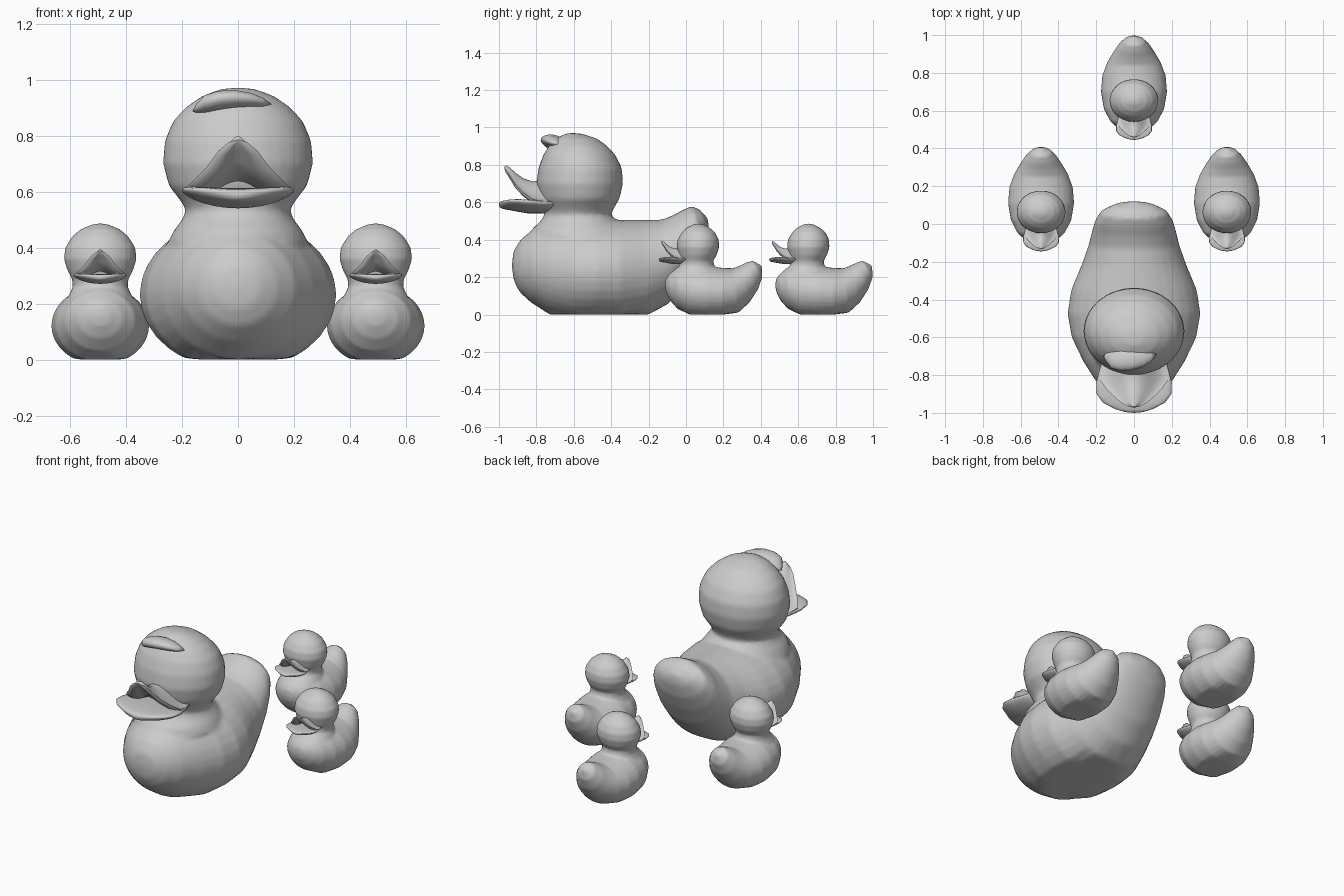
import bpy, bmesh, math
from mathutils import Matrix, Vector

if "Cube" in bpy.data.objects:
    bpy.data.objects.remove(bpy.data.objects["Cube"])

grey = bpy.data.materials.new("soft grey")
grey.diffuse_color = (0.6, 0.6, 0.6, 1)
grey.use_nodes = True
grey.node_tree.nodes["Principled BSDF"].inputs["Base Color"].default_value = grey.diffuse_color


def loft(bm, rings, start, end):
    """Skin a list of point rings, closing the ends on two pole points."""
    loops = [[bm.verts.new(p) for p in r] for r in rings]
    n = len(loops[0])
    for a, b in zip(loops, loops[1:]):
        for i in range(n):
            j = (i + 1) % n
            bm.faces.new((a[i], a[j], b[j], b[i]))
    for loop, pole in ((loops[0], start), (loops[-1], end)):
        v = bm.verts.new(pole)
        for i in range(n):
            bm.faces.new((loop[i], loop[(i + 1) % n], v))
    bmesh.ops.recalc_face_normals(bm, faces=bm.faces)


def finish(bm, name, angle=60):
    mesh = bpy.data.meshes.new(name)
    bm.to_mesh(mesh)
    bm.free()
    mesh.materials.append(grey)
    ob = bpy.data.objects.new(name, mesh)
    bpy.context.collection.objects.link(ob)
    bpy.ops.object.select_all(action='DESELECT')
    ob.select_set(True)
    bpy.context.view_layer.objects.active = ob
    bpy.ops.object.shade_smooth_by_angle(angle=math.radians(angle))
    return ob


def turn(n):
    return [(math.cos(2 * math.pi * i / n), math.sin(2 * math.pi * i / n)) for i in range(n)]


def duck_body(name, trunk, nose, tail, head, crown, voxel):
    """Trunk rings: (y, z) low, (y, z) high, half width. Head rings: z, half width, y front, y back."""
    bm = bmesh.new()
    rings = []
    for yb, zb, yt, zt, w in trunk:
        rings.append([(w * c, (yb + yt) / 2 + (yt - yb) / 2 * s,
                       max(0, (zb + zt) / 2 + (zt - zb) / 2 * s)) for c, s in turn(32)])
    loft(bm, rings, nose, tail)
    loft(bm, [[(w * c, (f + b) / 2 + (b - f) / 2 * s, z) for c, s in turn(32)]
              for z, w, f, b in head], (0, (head[0][2] + head[0][3]) / 2, head[0][0]), crown)
    ob = finish(bm, name)
    # fuse the head and trunk into one moulded skin
    m = ob.modifiers.new("fuse", 'REMESH')
    m.mode = 'VOXEL'
    m.voxel_size = voxel
    m.use_smooth_shade = True
    m = ob.modifiers.new("soften", 'SMOOTH')
    m.factor = 0.5
    m.iterations = 4
    return ob


def bill(name, scale, shift):
    """Open bill: a peaked upper flap above a dished lower lip."""
    bm = bmesh.new()
    # y, half width, edge z, middle z, thickness in the middle
    upper = [(-.68, .16, .60, .70, .08), (-.76, .175, .605, .715, .075), (-.82, .185, .615, .712, .06),
             (-.87, .15, .65, .728, .05), (-.91, .11, .69, .757, .042), (-.945, .07, .745, .788, .03),
             (-.965, .035, .775, .798, .02)]
    rings = []
    for y, w, ze, zm, t in upper:
        top = [(w * u, y, ze + (zm - ze) * (1 + math.cos(math.pi * u)) / 2)
               for u in [i / 8 - 1 for i in range(17)]]
        low = [(x, y, z - .008 - t * (1 - (x / w) ** 2)) for x, y, z in reversed(top)]
        rings.append(top + low)
    loft(bm, rings, (0, -.67, .65), (0, -.972, .785))
    # y, half width, top z, bottom z
    lower = [(-.68, .16, .60, .55), (-.76, .18, .605, .54), (-.84, .2, .61, .54), (-.90, .198, .612, .55),
             (-.945, .165, .61, .558), (-.98, .1, .607, .565), (-.996, .045, .602, .573)]
    rings = []
    for y, w, zt, zb in lower:
        ring = []
        for c, s in turn(28):
            z = (zt + zb) / 2 + (zt - zb) / 2 * s
            ring.append((w * c, y, z + .028 * (w / .2) * c * c))
        rings.append(ring)
    loft(bm, rings, (0, -.67, .575), (0, -1, .588))
    bmesh.ops.transform(bm, verts=bm.verts,
                        matrix=Matrix.Translation(shift) @ Matrix.Diagonal((*scale, 1)))
    return finish(bm, name, 75)


# large duck
duck_body("large_duck_body", [
    (-.92, .18, -.922, .34, .08), (-.89, .12, -.885, .40, .14), (-.83, .065, -.825, .45, .205),
    (-.73, 0, -.72, .49, .27), (-.6, -.04, -.6, .505, .33), (-.48, -.04, -.47, .505, .352),
    (-.35, -.04, -.35, .505, .333), (-.2, -.01, -.22, .505, .275), (-.09, .06, -.13, .507, .24),
    (0, .17, -.07, .53, .222), (.06, .28, -.02, .558, .205), (.1, .37, .03, .58, .175),
    (.12, .45, .075, .56, .11)], (0, -.932, .26), (0, .12, .51),
    [(.42, .25, -.83, -.32), (.46, .23, -.82, -.33), (.5, .2, -.778, -.365), (.53, .185, -.757, -.40),
     (.56, .2, -.76, -.39), (.62, .247, -.785, -.355), (.70, .268, -.80, -.337), (.78, .262, -.79, -.342),
     (.85, .233, -.765, -.375), (.90, .188, -.735, -.42), (.94, .13, -.70, -.475), (.965, .065, -.65, -.55)],
    (0, -.61, .972), .014)
bill("large_duck_bill", (1, 1, 1), (0, 0, 0))

# swept tuft on the forehead
bm = bmesh.new()
tuft = [(-.15, -.705, .893, .02, .014), (-.12, -.72, .905, .045, .03), (-.07, -.715, .915, .062, .035),
        (-.01, -.71, .92, .064, .033), (.05, -.705, .918, .05, .026), (.09, -.70, .914, .03, .016)]
loft(bm, [[(x, y + ry * c, z + rz * s - .25 * rz * (1 - c) * -1) for c, s in turn(16)]
          for x, y, z, ry, rz in tuft], (-.163, -.70, .886), (.12, -.69, .912))
finish(bm, "large_duck_tuft")

# duckling, then copies of it
small = [duck_body("duckling_body_left", [
    (-.107, .12, -.108, .19, .035), (-.085, .075, -.09, .215, .08), (-.045, .03, -.05, .25, .125),
    (.02, -.01, .02, .262, .16), (.11, -.02, .11, .262, .175), (.2, -.015, .19, .25, .168),
    (.28, .01, .25, .247, .142), (.34, .065, .285, .26, .113), (.385, .135, .32, .277, .085),
    (.408, .20, .355, .288, .055)], (0, -.113, .155), (0, .405, .262),
    [(.2, .13, -.08, .18), (.23, .112, -.07, .17), (.26, .098, -.035, .152), (.285, .1, -.03, .145),
     (.32, .118, -.04, .165), (.36, .13, -.05, .177), (.40, .125, -.045, .175), (.44, .1, -.022, .155),
     (.465, .07, .005, .125), (.482, .03, .04, .09)], (0, .065, .487), .0075),
    bill("duckling_bill_left", (.475, .47, .48), (0, .325, .011))]
for side, x, y in (("right", .492, 0), ("back", 0, .59)):
    for ob in small:
        twin = ob.copy()
        twin.name = ob.name.replace("left", side)
        twin.location = (x, y, 0)
        bpy.context.collection.objects.link(twin)
for ob in small:
    ob.location = Vector((-.492, 0, 0))
